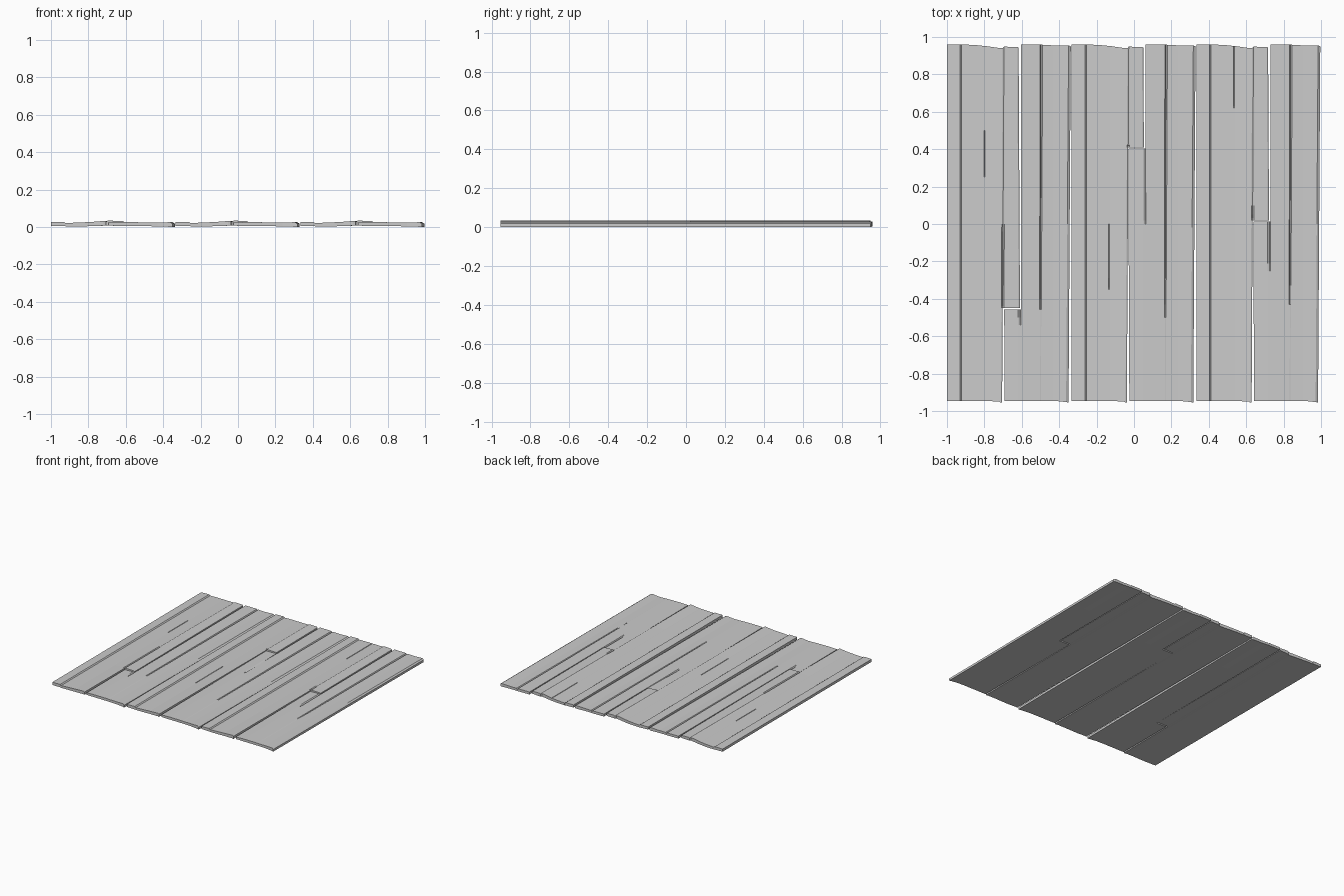
import bpy, bmesh

PERIOD = 0.667          # three repeats of the same board layout


def board(name, cols, breaks, dx, keep=lambda x, y: True):
    """Solid plank from columns (x_front, x_back, y_front, y_back, z_top, z_bottom[, crack]).
    crack = (y0, y1, depth) lowers that column between y0 and y1."""
    ys = sorted(set([-0.95, -0.5, 0.0, 0.5, 0.95] + [round(b, 3) for b in breaks]))
    bm = bmesh.new()
    top, bot = {}, {}
    for i, c in enumerate(cols):
        for j, y in enumerate(ys):
            t = (y + 0.95) / 1.9
            x = c[0] + (c[1] - c[0]) * t + dx
            yy = c[2] if j == 0 else c[3] if j == len(ys) - 1 else y
            z = c[4]
            if len(c) > 6 and c[6][0] <= y <= c[6][1]:
                z -= c[6][2]
            top[i, j] = bm.verts.new((x, yy, z))
            bot[i, j] = bm.verts.new((x, yy, c[5]))
    cells = set()
    for i in range(len(cols) - 1):
        for j in range(len(ys) - 1):
            xm = (cols[i][0] + cols[i + 1][0]) / 2
            if keep(xm, (ys[j] + ys[j + 1]) / 2):
                cells.add((i, j))
    # top and bottom skins, then walls wherever a cell has no neighbour
    for i, j in cells:
        ring = [(i, j), (i + 1, j), (i + 1, j + 1), (i, j + 1)]
        bm.faces.new([top[k] for k in ring])
        bm.faces.new([bot[k] for k in reversed(ring)])
        sides = [(i, j - 1), (i + 1, j), (i, j + 1), (i - 1, j)]
        for n, nb in enumerate(sides):
            if nb not in cells:
                a, b = ring[n], ring[(n + 1) % 4]
                bm.faces.new([bot[a], bot[b], top[b], top[a]])
    bmesh.ops.delete(bm, geom=[v for v in bm.verts if not v.link_faces], context='VERTS')
    bmesh.ops.recalc_face_normals(bm, faces=bm.faces)
    me = bpy.data.meshes.new(name)
    bm.to_mesh(me)
    bm.free()
    ob = bpy.data.objects.new(name, me)
    bpy.context.collection.objects.link(ob)


# step: where the notch sits; up / down: ends of the splits running on from it
# nick: short split in the left board; split: start of the long split in the right board
layout = [
    dict(step=-0.45, up=-0.04, down=-0.50, nick=(0.26, 0.49), split=-0.40),
    dict(step=0.41, up=0.42, down=0.02, nick=(-0.34, -0.29), split=-0.43),
    dict(step=0.02, up=0.05, down=-0.21, nick=(0.63, 0.95), split=-0.33),
]

for n, m in enumerate(layout):
    dx = PERIOD * n
    s, up, dn, nick, sp = m["step"], m["up"], m["down"], m["nick"], m["split"]

    # narrow edge strip with a bevelled right side
    board(f"edge_strip_{n + 1}", [
        (-1.0, -1.0, -0.945, 0.96, 0.027, 0.006),
        (-0.93, -0.93, -0.945, 0.96, 0.028, 0.004),
        (-0.922, -0.922, -0.945, 0.96, 0.020, 0.004)], [], dx)

    # left board, notched along its right edge in front of the step
    board(f"notched_board_{n + 1}", [
        (-0.921, -0.921, -0.945, 0.96, 0.021, 0.003),
        (-0.85, -0.85, -0.945, 0.957, 0.024, 0.003),
        (-0.803, -0.803, -0.945, 0.952, 0.026, 0.004),
        (-0.80, -0.80, -0.945, 0.952, 0.026, 0.004, nick + (0.006,)),
        (-0.797, -0.797, -0.945, 0.952, 0.026, 0.004),
        (-0.72, -0.715, -0.95, 0.94, 0.032, 0.007),
        (-0.712, -0.702, -0.955, 0.94, 0.033, 0.008),
        (-0.705, -0.695, -0.955, 0.948, 0.030, 0.008, (s + 0.01, up, 0.007)),
        (-0.698, -0.688, -0.955, 0.948, 0.034, 0.009),
        (-0.615, -0.624, -0.95, 0.946, 0.032, 0.011),
        (-0.607, -0.617, -0.95, 0.944, 0.028, 0.011)],
        [s, s + 0.012, up, *nick, nick[0] - 0.01, up + 0.05], dx,
        lambda x, y, s=s: x < -0.705 or y > s)

    # right board, with a tongue filling the notch
    board(f"tongue_board_{n + 1}", [
        (-0.692, -0.700, -0.945, 0.96, 0.024, 0.007),
        (-0.62, -0.62, -0.945, 0.96, 0.026, 0.006),
        (-0.609, -0.609, -0.945, 0.96, 0.026, 0.006, (dn, s - 0.006, 0.008)),
        (-0.603, -0.605, -0.945, 0.96, 0.026, 0.006),
        (-0.506, -0.502, -0.945, 0.96, 0.025, 0.005),
        (-0.502, -0.496, -0.945, 0.96, 0.025, 0.005, (sp, 1.0, 0.009)),
        (-0.498, -0.488, -0.945, 0.958, 0.024, 0.005),
        (-0.43, -0.43, -0.945, 0.955, 0.023, 0.003),
        (-0.363, -0.350, -0.952, 0.955, 0.026, 0.001),
        (-0.350, -0.338, -0.955, 0.95, 0.018, 0.0)],
        [s - 0.006, dn, dn - 0.04, sp, sp - 0.1], dx,
        lambda x, y, s=s: x > -0.606 or y < s - 0.006)
